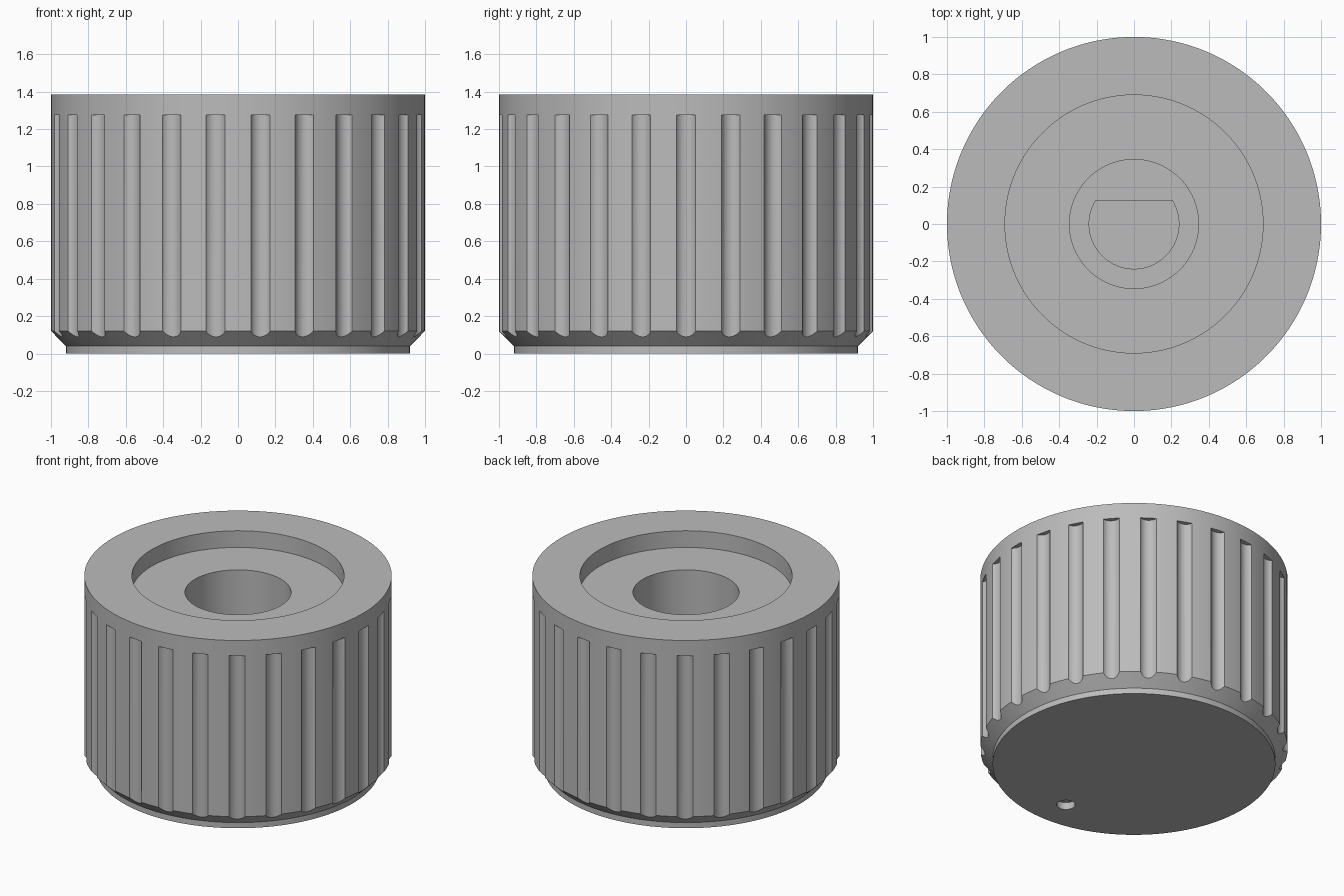
import bpy, bmesh, math
from mathutils import Matrix, Vector

cube = bpy.data.objects.get("Cube")
if cube:
    bpy.data.objects.remove(cube, do_unlink=True)

HEIGHT = 1.385
GROOVES = 26

# Single flat grey material
grey = bpy.data.materials.new("plain_grey")
grey.use_nodes = True
colour = (0.5, 0.5, 0.5, 1)
grey.diffuse_color = colour
grey.node_tree.nodes["Principled BSDF"].inputs["Base Color"].default_value = colour


def make_object(name, bm):
    bmesh.ops.recalc_face_normals(bm, faces=bm.faces)
    mesh = bpy.data.meshes.new(name)
    bm.to_mesh(mesh)
    bm.free()
    mesh.materials.append(grey)
    obj = bpy.data.objects.new(name, mesh)
    bpy.context.collection.objects.link(obj)
    return obj


def add_cylinder(bm, x, y, radius, bottom, top, sides):
    bmesh.ops.create_cone(
        bm, cap_ends=True, segments=sides, radius1=radius, radius2=radius,
        depth=top - bottom, matrix=Matrix.Translation((x, y, (bottom + top) / 2)))


def cut(target, cutter):
    mod = target.modifiers.new(cutter.name, "BOOLEAN")
    mod.operation = "DIFFERENCE"
    mod.solver = "EXACT"
    mod.object = cutter
    bpy.context.view_layer.objects.active = target
    bpy.ops.object.modifier_apply(modifier=mod.name)
    bpy.data.objects.remove(cutter, do_unlink=True)


# Knob body: turned profile with chamfered base, top recess and counterbore
profile = [(0, 0), (0.92, 0), (0.92, 0.04), (1, 0.12), (1, HEIGHT),
           (0.69, HEIGHT), (0.69, 1.265), (0.345, 1.265), (0.345, 0.85), (0, 0.85)]
bm = bmesh.new()
verts = [bm.verts.new((r, 0, z)) for r, z in profile]
edges = [bm.edges.new(pair) for pair in zip(verts, verts[1:])]
bmesh.ops.spin(bm, geom=verts + edges, axis=(0, 0, 1), cent=(0, 0, 0),
               angle=math.tau, steps=GROOVES * 6)
bmesh.ops.remove_doubles(bm, verts=bm.verts, dist=0.0001)
knob = make_object("knob_body", bm)

# Grip grooves, open at the chamfer and stopping below the rim
bm = bmesh.new()
for i in range(GROOVES):
    a = math.tau * i / GROOVES
    add_cylinder(bm, 1.03 * math.cos(a), 1.03 * math.sin(a), 0.061, -0.1, 1.275, 32)
cut(knob, make_object("grip_grooves", bm))

# D-shaped shaft bore with its flat towards the back
bm = bmesh.new()
add_cylinder(bm, 0, 0, 0.24, 0.2, 0.95, 64)
flat = bmesh.ops.bisect_plane(
    bm, geom=bm.verts[:] + bm.edges[:] + bm.faces[:], plane_co=Vector((0, 0.125, 0)),
    plane_no=Vector((0, 1, 0)), clear_outer=True)
rim = [e for e in flat["geom_cut"] if isinstance(e, bmesh.types.BMEdge)]
bmesh.ops.holes_fill(bm, edges=rim)
cut(knob, make_object("shaft_bore", bm))

# Small pointer dimple in the base
bm = bmesh.new()
add_cylinder(bm, 0, -0.69, 0.06, -0.05, 0.05, 32)
cut(knob, make_object("pointer_dimple", bm))

# Smooth round walls, crisp edges
bpy.ops.object.select_all(action="DESELECT")
knob.select_set(True)
bpy.context.view_layer.objects.active = knob
bpy.ops.object.shade_smooth_by_angle(angle=math.radians(25))
